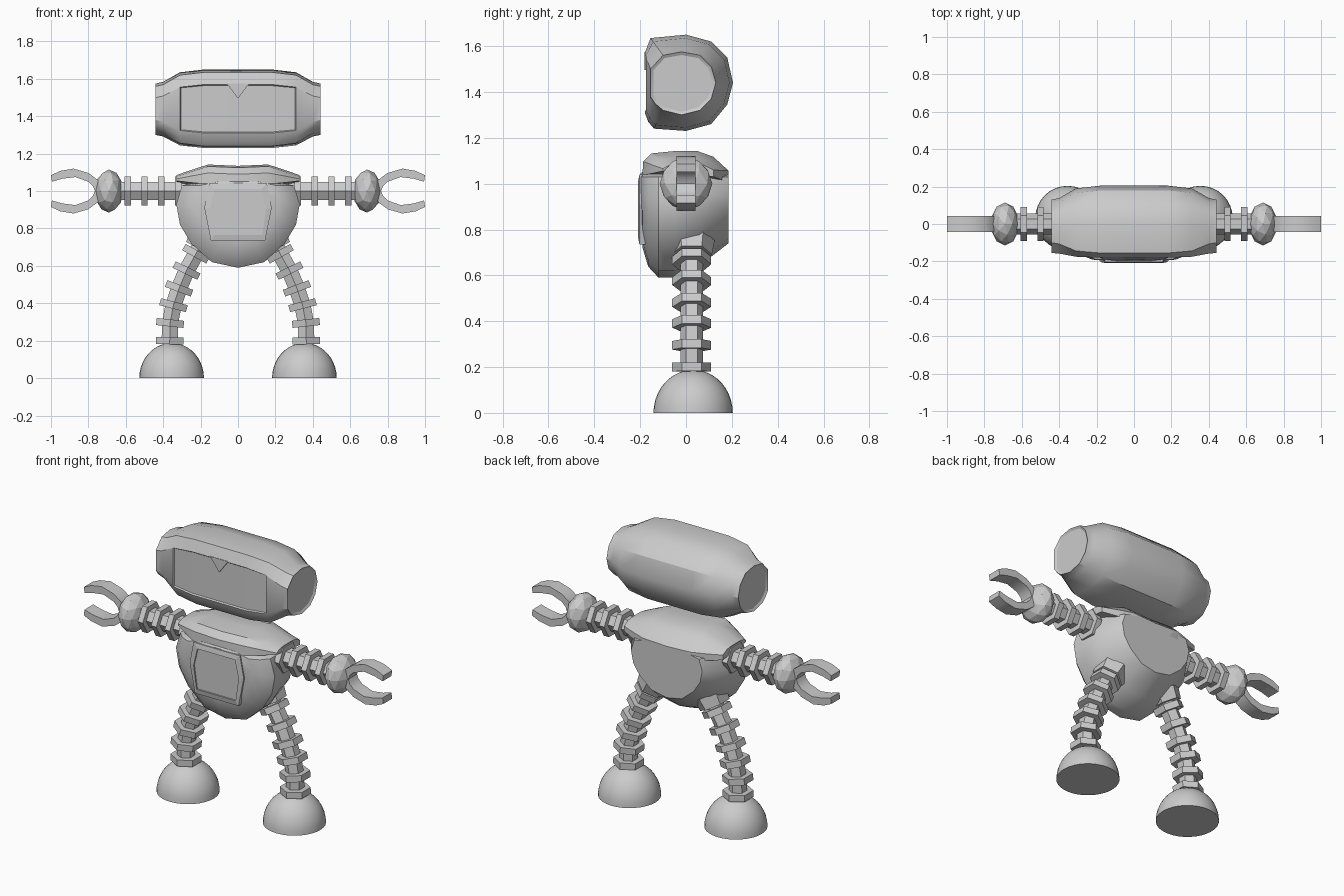
import bpy, bmesh, math
from mathutils import Vector

if "Cube" in bpy.data.objects:
    bpy.data.objects.remove(bpy.data.objects["Cube"])

grey = bpy.data.materials.new("plain grey")
grey.diffuse_color = (0.6, 0.6, 0.6, 1)
grey.use_nodes = True
grey.node_tree.nodes["Principled BSDF"].inputs["Base Color"].default_value = grey.diffuse_color


def finish(bm, name, smooth=None):
    bmesh.ops.recalc_face_normals(bm, faces=bm.faces)
    me = bpy.data.meshes.new(name)
    bm.to_mesh(me)
    bm.free()
    me.materials.append(grey)
    ob = bpy.data.objects.new(name, me)
    bpy.context.collection.objects.link(ob)
    if smooth:
        bpy.ops.object.select_all(action='DESELECT')
        ob.select_set(True)
        bpy.context.view_layer.objects.active = ob
        bpy.ops.object.shade_smooth_by_angle(angle=math.radians(smooth))
    return ob


def loft(bm, sections):
    """Skin a row of closed sections and cap both ends; returns the caps."""
    rings = [[bm.verts.new(p) for p in s] for s in sections]
    n = len(rings[0])
    for a, b in zip(rings, rings[1:]):
        for i in range(n):
            j = (i + 1) % n
            bm.faces.new((a[i], a[j], b[j], b[i]))
    return [bm.faces.new(rings[0]), bm.faces.new(rings[-1])]


def hexagon(c, d, r):
    """Six-sided section across direction d, corners on the y axis."""
    d, u = Vector(d).normalized(), Vector((0, 1, 0))
    v = d.cross(u)
    return [Vector(c) + r * (math.cos(k * math.pi / 3) * u + math.sin(k * math.pi / 3) * v)
            for k in range(6)]


def disc(bm, c, d, r, width):
    h = Vector(d).normalized() * width / 2
    loft(bm, [hexagon(Vector(c) - h, d, r), hexagon(Vector(c) + h, d, r)])


def blend(a, b, t):
    return [(p[0] + (q[0] - p[0]) * t, p[1] + (q[1] - p[1]) * t) for p, q in zip(a, b)]


# Head: barrel lofted along x from small end rings to the full middle
head_mid = [(-.155, 1.635), (0, 1.65), (.11, 1.62), (.18, 1.55), (.205, 1.44), (.18, 1.345),
            (.11, 1.26), (0, 1.23), (-.14, 1.24), (-.165, 1.27), (-.18, 1.31), (-.18, 1.57)]
head_end = [(-.10, 1.56), (-.02, 1.575), (.06, 1.56), (.11, 1.51), (.13, 1.44), (.11, 1.37),
            (.06, 1.32), (-.02, 1.30), (-.10, 1.32), (-.135, 1.35), (-.155, 1.38), (-.155, 1.50)]
half = [(.18, 1), (.31, .8), (.40, .12), (.44, 0)]
stations = [(-x, t) for x, t in reversed(half)] + half
bm = bmesh.new()
caps = loft(bm, [[(x, y, z) for y, z in blend(head_end, head_mid, t)] for x, t in stations])
bmesh.ops.recalc_face_normals(bm, faces=bm.faces)
# recessed ear discs and face screen
bmesh.ops.inset_individual(bm, faces=caps, thickness=.014, depth=-.008)
bm.normal_update()
screen = [f for f in bm.faces
          if f.normal.y < -.9 and abs(f.calc_center_median().x) < .31
          and 1.35 < f.calc_center_median().z < 1.5]
bmesh.ops.inset_region(bm, faces=screen, thickness=.006, depth=-.008)
finish(bm, "head", 30)

# Small pointed visor notch at the top of the screen
bm = bmesh.new()
loft(bm, [[(-.06, y, 1.575), (.06, y, 1.575), (0, y, 1.495)] for y in (-.181, -.172)])
finish(bm, "visor_notch")

# Torso: bowl lofted along y, narrowing to front and back
right = [(.15, 1.06), (.30, 1.03), (.33, .93), (.31, .82), (.25, .72), (.14, .62)]
outline = [(0, 1.06)] + right + [(0, .59)] + [(-x, z) for x, z in reversed(right)]
bm = bmesh.new()
loft(bm, [[(x * sx, y, 1.03 + (z - 1.03) * sz) for x, z in outline]
          for y, sx, sz in [(-.198, .45, .45), (-.19, .68, .70), (-.165, .87, .89),
                            (-.12, 1, 1), (-.05, 1, 1), (.06, .98, .88), (.185, .72, .66)]])
finish(bm, "torso", 30)

# Shoulder yoke: cap over the torso, tapering to each shoulder
yoke_mid = [(-.19, 1.03), (-.187, 1.09), (-.15, 1.125), (-.05, 1.135),
            (.05, 1.135), (.12, 1.11), (.185, 1.05), (.185, 1.0)]
yoke_tip = [(-.10, 1.055), (-.10, 1.065), (-.08, 1.078), (-.04, 1.085),
            (.04, 1.085), (.08, 1.08), (.12, 1.06), (.12, 1.03)]
bm = bmesh.new()
loft(bm, [[(x, y, z + dz) for y, z in blend(yoke_mid, yoke_tip, t)]
          for x, t, dz in [(-.33, 1, 0), (-.25, .5, .003), (-.16, 0, .007), (0, 0, 0),
                           (.16, 0, .007), (.25, .5, .003), (.33, 1, 0)]])
finish(bm, "shoulder_yoke", 30)


# Chest hatch: raised frame around a recessed panel
def mirrored(pts):
    return pts + [(-x, z) for x, z in reversed(pts)]


outer = mirrored([(.155, 1.04), (.18, .91), (.145, .735)])
inner = mirrored([(.125, 1.01), (.15, .905), (.13, .765)])
bm = bmesh.new()
layers = [[bm.verts.new((x, y, z)) for x, z in o]
          for o, y in [(outer, -.16), (outer, -.203), (inner, -.209), (inner, -.201)]]
for a, b in zip(layers, layers[1:]):
    for i in range(6):
        j = (i + 1) % 6
        bm.faces.new((a[i], a[j], b[j], b[i]))
bm.faces.new(layers[0])
bm.faces.new(layers[-1])
finish(bm, "chest_hatch")

claw_outer = [(1, 1.085), (.95, 1.108), (.88, 1.12), (.80, 1.097), (.75, 1.06), (.72, 1)]
claw_inner = [(.995, 1.05), (.94, 1.066), (.87, 1.075), (.80, 1.05), (.775, 1.025), (.765, 1)]
leg_path = [(.365, .2), (.363, .295), (.345, .39), (.315, .48), (.275, .575), (.225, .665)]

for s, side in ((-1, "left"), (1, "right")):
    # Arm: six-sided rod with evenly spaced collars
    bm = bmesh.new()
    ax = (s, 0, 0)
    loft(bm, [hexagon((s * x, 0, 1), ax, .056) for x in (.2, .66)])
    for x in (.32, .41, .50, .59):
        disc(bm, (s * x, 0, 1), ax, .09, .034)
    finish(bm, side + "_arm")

    # Wrist: faceted ball
    bm = bmesh.new()
    bmesh.ops.create_icosphere(bm, subdivisions=2, radius=1)
    for v in bm.verts:
        v.co = Vector((s * .69 + v.co.x * .076, v.co.y * .115, 1 + v.co.z * .115))
    finish(bm, side + "_wrist")

    # Claw: open gripper swept through outer and inner arcs
    bm = bmesh.new()
    pairs = list(zip(claw_outer, claw_inner))
    full = pairs + [((a, 2 - b), (c, 2 - d)) for (a, b), (c, d) in reversed(pairs[:-1])]
    loft(bm, [[(s * o[0], -.042, o[1]), (s * o[0], .042, o[1]),
               (s * i[0], .042, i[1]), (s * i[0], -.042, i[1])] for o, i in full])
    finish(bm, side + "_claw", 30)

    # Leg: bent rod with collars square to the bend, and a hip cuff
    bm = bmesh.new()
    pts = [Vector((s * x, .025, z)) for x, z in leg_path]
    dirs = [pts[min(i + 1, 5)] - pts[max(i - 1, 0)] for i in range(6)]
    hip = pts[-1] + dirs[-1].normalized() * .09
    loft(bm, [hexagon(p, d, .05) for p, d in zip(pts + [hip], dirs + [dirs[-1]])])
    for p, d in zip(pts, dirs):
        disc(bm, p, d, .085, .038)
    up = dirs[-1].normalized()
    loft(bm, [hexagon(pts[-1] + up * h, up, r) for h, r in ((.03, .088), (.10, .1))])
    finish(bm, side + "_leg")

    # Foot: smooth dome with a flat sole
    bm = bmesh.new()
    n = 32
    loft(bm, [[(s * .355 + r * math.cos(k * math.tau / n), .031 + r * math.sin(k * math.tau / n), z)
               for k in range(n)]
              for r, z in [(.173 * math.cos(a), .188 * math.sin(a))
                           for a in [i * math.pi / 2 / 10.3 for i in range(11)]]])
    finish(bm, side + "_foot", 40)
